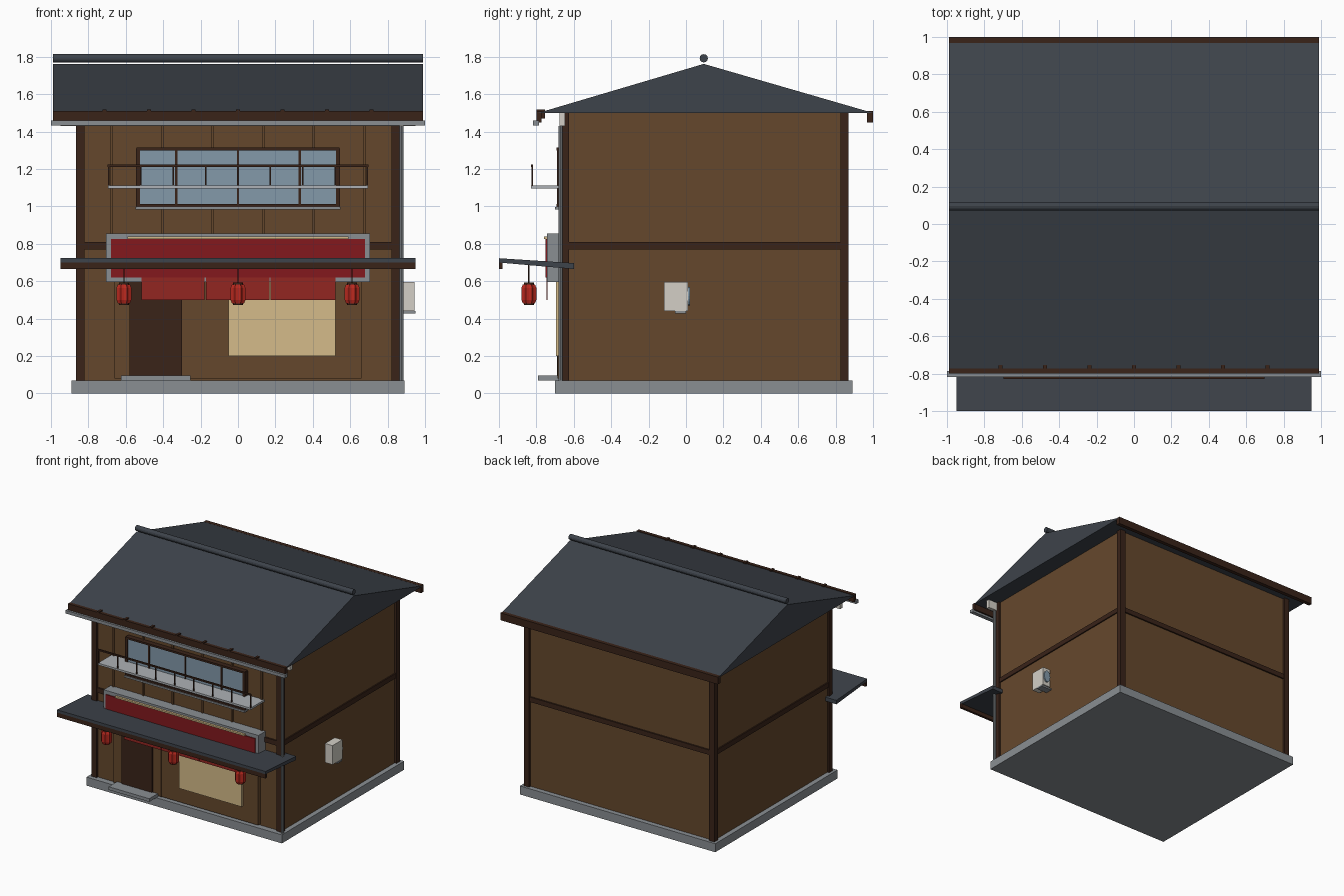
import bpy, bmesh, math
from mathutils import Matrix

if "Cube" in bpy.data.objects:
    bpy.data.objects.remove(bpy.data.objects["Cube"])


def mat(name, r, g, b):
    m = bpy.data.materials.new(name)
    m.diffuse_color = [(c / 255) ** 2.2 for c in (r, g, b)] + [1]
    m.use_nodes = True
    m.node_tree.nodes["Principled BSDF"].inputs["Base Color"].default_value = m.diffuse_color
    return m


WOOD = mat("wall_wood", 101, 73, 48)
DARK = mat("dark_timber", 60, 40, 31)
ROOF = mat("roof_slate", 64, 69, 76)
GREY = mat("stone_grey", 136, 141, 145)
METAL = mat("pale_metal", 172, 176, 180)
RED = mat("sign_red", 130, 31, 35)
CLOTH = mat("cloth_red", 145, 42, 38)
LANTERN = mat("lantern_red", 185, 45, 36)
CREAM = mat("warm_cream", 212, 186, 136)
GLASS = mat("window_glass", 130, 152, 168)
WHITE = mat("off_white", 210, 206, 197)


def finish(name, bm, m):
    bmesh.ops.recalc_face_normals(bm, faces=bm.faces)
    me = bpy.data.meshes.new(name)
    bm.to_mesh(me)
    bm.free()
    ob = bpy.data.objects.new(name, me)
    me.materials.append(m)
    bpy.context.collection.objects.link(ob)
    return ob


def box(name, x0, x1, y0, y1, z0, z1, m):
    bm = bmesh.new()
    bmesh.ops.create_cube(bm, size=1)
    for v in bm.verts:
        v.co = ((x0 + x1) / 2 + v.co.x * (x1 - x0),
                (y0 + y1) / 2 + v.co.y * (y1 - y0),
                (z0 + z1) / 2 + v.co.z * (z1 - z0))
    return finish(name, bm, m)


def prism(name, profile, x0, x1, m):
    # y,z profile extruded along x
    bm = bmesh.new()
    f = bm.faces.new([bm.verts.new((x0, y, z)) for y, z in profile])
    r = bmesh.ops.extrude_face_region(bm, geom=[f])
    for v in r["geom"]:
        if isinstance(v, bmesh.types.BMVert):
            v.co.x = x1
    return finish(name, bm, m)


def rod(name, centre, r, length, axis, m, sides=12):
    bm = bmesh.new()
    bmesh.ops.create_cone(bm, cap_ends=True, segments=sides, radius1=r, radius2=r, depth=length)
    rot = {"x": Matrix.Rotation(math.pi / 2, 4, "Y"),
           "y": Matrix.Rotation(math.pi / 2, 4, "X"), "z": Matrix()}[axis]
    bm.transform(Matrix.Translation(centre) @ rot)
    return finish(name, bm, m)


# foundation and walls
box("foundation", -.89, .89, -.70, .89, 0, .07, GREY)
box("walls", -.85, .85, -.65, .85, .07, 1.5, WOOD)

# corner posts and floor-line beams
for sx in (-1, 1):
    a, b = sorted((sx * .82, sx * .867))
    box("front_post", a, b, -.667, -.625, .07, 1.5, DARK)
    box("back_post", a, b, .825, .87, .07, 1.5, DARK)
    a, b = sorted((sx * .84, sx * .86))
    box("side_beam", a, b, -.63, .83, .77, .81, DARK)
box("front_beam", -.83, .83, -.662, -.64, .77, .81, DARK)
box("back_beam", -.83, .83, .84, .862, .77, .81, DARK)

# front cladding strips
for i in range(6):
    x = -.675 + .27 * i
    box("cladding_strip", x - .007, x + .007, -.66, -.64, .81, 1.47, WOOD)

# gable roof, ridge, fascias, rafter tails, gutter
prism("roof", [(-.79, 1.5), (1.0, 1.5), (.095, 1.762)], -.99, .99, ROOF)
rod("ridge_tube", (0, .095, 1.792), .022, 1.98, "x", ROOF, 12)
box("front_fascia", -.99, .99, -.80, -.772, 1.45, 1.51, DARK)
box("back_fascia", -.99, .99, .968, 1.0, 1.45, 1.51, DARK)
for i in range(7):
    x = -.714 + .238 * i
    box("rafter_tail", x - .01, x + .01, -.80, -.755, 1.47, 1.518, DARK)
box("gutter", -1, 1, -.817, -.785, 1.433, 1.459, GREY)
box("eave_beam", -.95, .95, -.677, -.648, 1.43, 1.5, WHITE)
rod("downpipe", (.874, -.67, .75), .011, 1.36, "z", GREY, 8)

# shopfront: panel, door, step, window
box("shopfront_panel", -.66, .66, -.68, -.64, .08, .62, WOOD)
box("shopfront_post", -.235, -.22, -.686, -.67, .08, .62, WOOD)
box("door", -.58, -.30, -.69, -.67, .09, .60, DARK)
box("door_step", -.625, -.255, -.79, -.66, .07, .096, GREY)
box("shop_window", -.05, .52, -.695, -.67, .20, .60, CREAM)

# hanging door curtain in three panels
for x0, x1 in ((-.515, -.178), (-.172, .168), (.174, .52)):
    box("curtain_panel", x0, x1, -.747, -.741, .50, .63, CLOTH)

# blank sign box
box("sign_case", -.705, .705, -.742, -.65, .595, .855, GREY)
box("sign_face", -.68, .68, -.75, -.735, .62, .825, RED)
box("sign_lamp", -.59, .59, -.76, -.735, .825, .838, CREAM)

# canopy, front edge tilted up
prism("canopy", [(-1, .70), (-1, .723), (-.60, .697), (-.60, .665)], -.95, .95, ROOF)
box("canopy_lip", -.95, .95, -1, -.98, .665, .703, DARK)

# ribbed lanterns
for x in (-.61, 0, .61):
    bm = bmesh.new()
    rings = []
    for z, s in ((.482, .82), (.5, 1), (.565, 1), (.583, .82)):
        rings.append([bm.verts.new((
            x + s * (.043 if k % 2 else .036) * math.cos(k * math.pi / 8),
            -.84 + s * (.043 if k % 2 else .036) * math.sin(k * math.pi / 8), z))
            for k in range(16)])
    for lo, hi in zip(rings, rings[1:]):
        for k in range(16):
            n = (k + 1) % 16
            bm.faces.new((lo[k], lo[n], hi[n], hi[k]))
    bm.faces.new(rings[0])
    bm.faces.new(rings[-1])
    finish("lantern_body", bm, LANTERN)
    rod("lantern_base", (x, -.84, .48), .026, .012, "z", DARK)
    rod("lantern_cap", (x, -.84, .588), .026, .012, "z", DARK)
    rod("lantern_hanger", (x, -.84, .64), .004, .11, "z", DARK, 6)

# upper window
box("upper_glass", -.53, .53, -.682, -.65, 1.01, 1.305, GLASS)
for z0, z1 in ((.998, 1.013), (1.30, 1.315)):
    box("window_rail", -.543, .543, -.692, -.65, z0, z1, DARK)
for x in (-.535, -.33, 0, .33, .535):
    w = .01 if abs(x) > .5 else .006
    box("window_upright", x - w, x + w, -.69, -.65, 1.0, 1.31, DARK)
box("window_sill", -.548, .548, -.70, -.65, .984, .998, GREY)

# balcony shelf and railing
box("balcony_floor", -.695, .695, -.83, -.65, 1.095, 1.111, METAL)
box("handrail", -.697, .697, -.829, -.817, 1.212, 1.224, DARK)
for i in range(9):
    x = -.692 + .173 * i
    box("baluster", x - .004, x + .004, -.827, -.819, 1.11, 1.215, DARK)

# wall-mounted air unit
box("air_unit", .875, .944, -.118, .01, .44, .597, WHITE)
box("air_unit_bracket", .85, .948, -.06, .0, .427, .44, GREY)
box("air_unit_mount", .845, .88, -.08, -.02, .47, .56, GREY)
fan = rod("air_unit_fan", (0, .014, 0), .05, .016, "y", GLASS, 20)
fan.scale.x = .6
fan.location = (.91, 0, .52)
